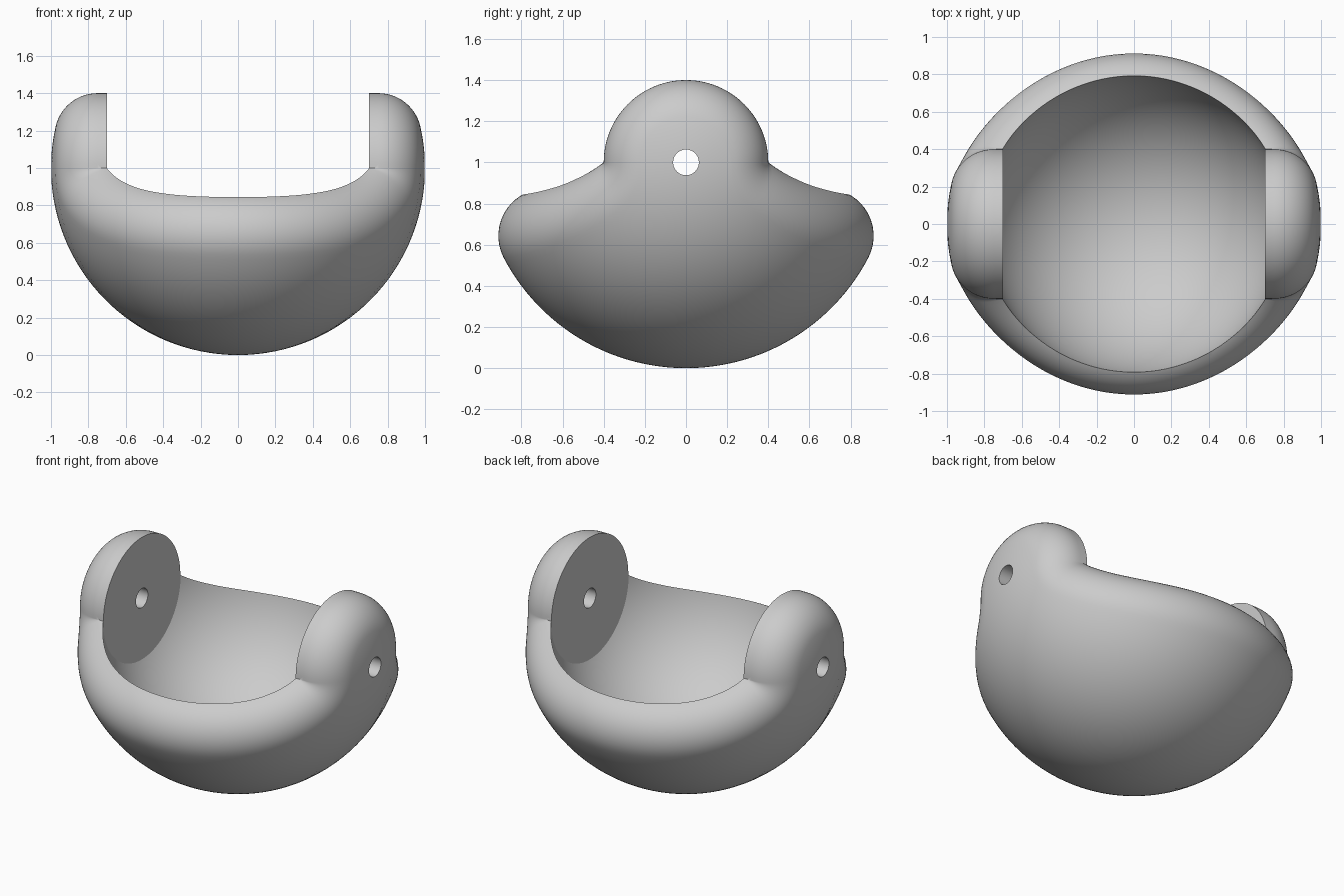
import bpy, bmesh
from math import sin, cos, acos, atan2, sqrt, pi, hypot
from mathutils import Vector, Matrix

if "Cube" in bpy.data.objects:
    bpy.data.objects.remove(bpy.data.objects["Cube"])

CENTRE = Vector((0, 0, 1))      # centre of the round bowl, radius 1
FILLET = 0.23                   # rounding of the outer rim
EAR = 0.4                       # radius of the side lugs
INNER, EAR_X = 0.808, 0.7       # cavity radius, inner face of the lugs
SPINE = 1 - FILLET
DIP_Y, DIP_Z = 0.8, 0.525       # centre of the dipped rim arc, from CENTRE
DIP_R = hypot(DIP_Y - EAR, DIP_Z)

grey = bpy.data.materials.new("plain grey")
grey.use_nodes = True
grey.diffuse_color = (0.6, 0.6, 0.6, 1)
grey.node_tree.nodes["Principled BSDF"].inputs["Base Color"].default_value = (0.6, 0.6, 0.6, 1)


def slerp_points(a, b, steps):
    """Unit directions from a to b along the great circle."""
    angle = a.angle(b)
    return [(a * sin((1 - k / steps) * angle) + b * sin(k / steps * angle)) / sin(angle)
            for k in range(steps + 1)]


def make_object(name, bm):
    mesh = bpy.data.meshes.new(name)
    bm.to_mesh(mesh)
    bm.free()
    obj = bpy.data.objects.new(name, mesh)
    bpy.context.collection.objects.link(obj)
    mesh.materials.append(grey)
    return obj


# Side profile, as (spine point, outward normal): lug, inner corner, dipped rim
def lug(u):
    n = Vector((0, sin(u * pi / 2), cos(u * pi / 2)))
    return n * (EAR - FILLET), n


def corner(u):
    a = u * (pi / 2 - atan2(DIP_Y - EAR, DIP_Z))
    n = Vector((0, cos(a), sin(a)))
    return Vector((0, EAR, 0)) - n * FILLET, n


def rim_at(a):
    n = Vector((0, sin(a), cos(a)))
    return Vector((0, DIP_Y, DIP_Z)) - n * (DIP_R + FILLET), n


start = atan2(DIP_Y - EAR, DIP_Z)
low, high = -0.6, start         # find where the rim reaches the front
for _ in range(50):
    mid = (low + high) / 2
    if rim_at(mid)[0].length > SPINE:
        low = mid
    else:
        high = mid
end = high


def rim(u):
    return rim_at(end + (start - end) * (1 - u) ** 2)


N_LUG, N_CORNER, N_RIM = 28, 10, 32
profile = [lug(i / N_LUG) for i in range(N_LUG)]
profile += [corner(i / N_CORNER) for i in range(N_CORNER)]
profile += [rim(i / N_RIM) for i in range(N_RIM + 1)]
first, last = N_LUG, N_LUG + N_CORNER

# Quarter of the outer body: top strip, rounded rim, bowl
bm = bmesh.new()
columns = []
for i, (p, n) in enumerate(profile):
    x = sqrt(max(SPINE ** 2 - p.length_squared, 0))
    if i == len(profile) - 1:
        x = 0
    c = Vector((x, p.y, p.z))
    out = c.normalized()
    top = p + n * FILLET
    points = [top]
    points += [c + d * FILLET for d in slerp_points(n, out, 14)]
    points += slerp_points(out, Vector((0, 0, -1)), 36)[1:]
    columns.append([bm.verts.new(CENTRE + q) for q in points])

for i, (a, b) in enumerate(zip(columns, columns[1:])):
    for j in range(len(a) - 1):
        if j == 0 and i == first - 1:
            bm.faces.new([a[0], a[1]] + [col[1] for col in columns[first:last + 1]]
                         + [columns[last][0]])
        elif j > 0 or not first <= i < last:
            bm.faces.new([a[j], a[j + 1], b[j + 1], b[j]])
bmesh.ops.remove_doubles(bm, verts=bm.verts, dist=1e-5)
loose = [v for v in bm.verts if not v.link_faces]
bmesh.ops.delete(bm, geom=loose, context='VERTS')
body = make_object("bowl_with_lugs", bm)
mirror = body.modifiers.new("mirror", 'MIRROR')
mirror.use_axis = (True, True, False)
mirror.merge_threshold = 1e-4

# Cavity: sphere flattened at the lug faces
bm = bmesh.new()
bmesh.ops.create_uvsphere(bm, u_segments=112, v_segments=72, radius=INNER,
                          matrix=Matrix.Translation(CENTRE) @ Matrix.Rotation(pi / 2, 4, 'Y'))
for side in (-1, 1):
    cut = bmesh.ops.bisect_plane(bm, geom=bm.verts[:] + bm.edges[:] + bm.faces[:],
                                 plane_co=(side * EAR_X, 0, 0), plane_no=(side, 0, 0),
                                 clear_outer=True)
    bmesh.ops.holes_fill(bm, edges=[e for e in bm.edges if e.is_boundary])
bmesh.ops.recalc_face_normals(bm, faces=bm.faces)
cavity = make_object("cavity_cutter", bm)

# Pivot hole through both lugs
bm = bmesh.new()
bmesh.ops.create_cone(bm, cap_ends=True, segments=40, radius1=0.0625, radius2=0.0625, depth=3,
                      matrix=Matrix.Translation(CENTRE) @ Matrix.Rotation(pi / 2, 4, 'Y'))
pivot = make_object("pivot_hole_cutter", bm)

for cutter in (cavity, pivot):
    cutter.hide_render = True
    mod = body.modifiers.new(cutter.name, 'BOOLEAN')
    mod.operation = 'DIFFERENCE'
    mod.solver = 'EXACT'
    mod.object = cutter

# Apply the cuts and shade
for o in bpy.context.selected_objects:
    o.select_set(False)
bpy.context.view_layer.objects.active = body
body.select_set(True)
for mod in list(body.modifiers):
    bpy.ops.object.modifier_apply(modifier=mod.name)
for cutter in (cavity, pivot):
    bpy.data.objects.remove(cutter)
bpy.ops.object.shade_smooth_by_angle(angle=0.45)
